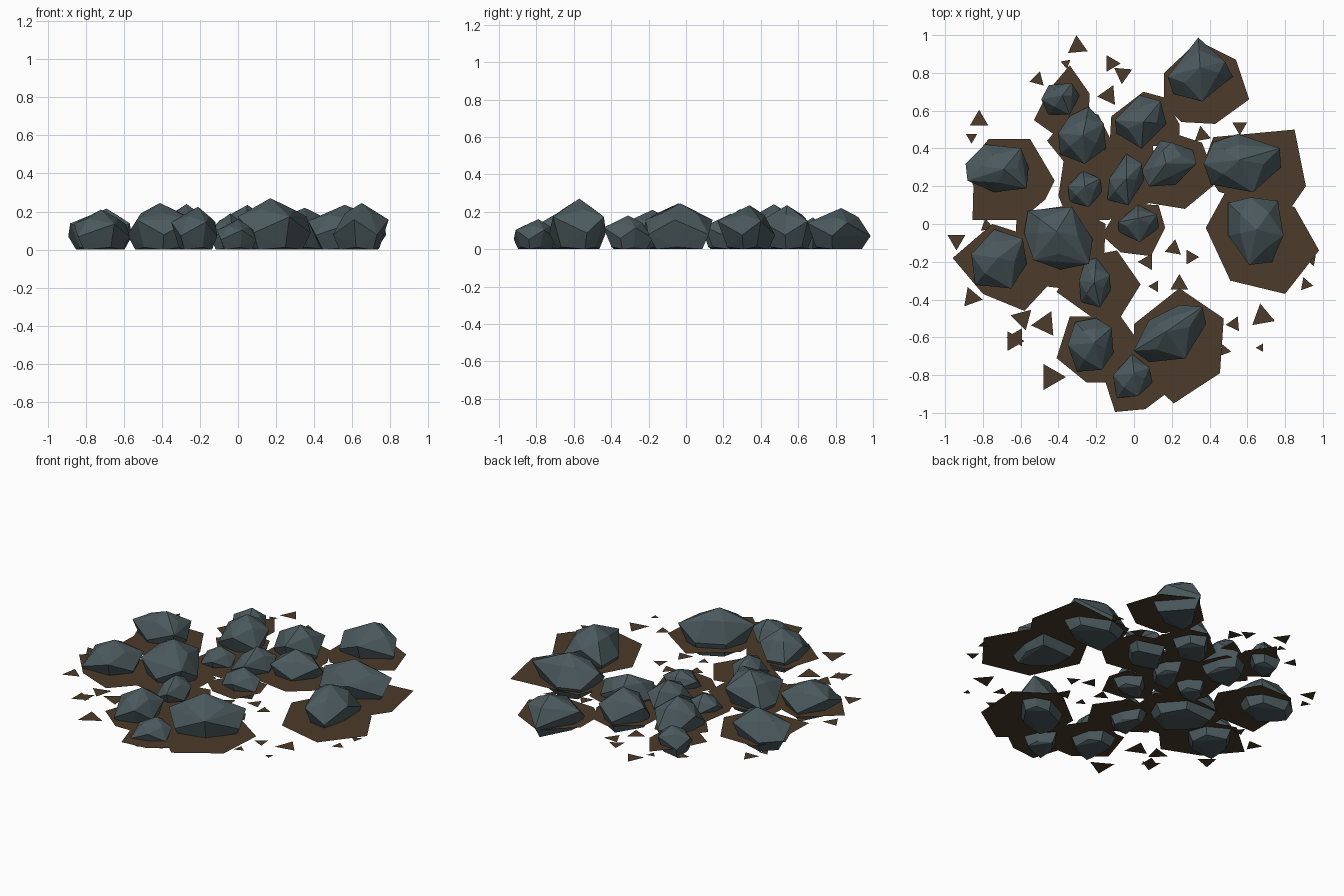
import bpy, bmesh, math
from mathutils import Vector

PATCH_Z = 0.055
CRUMB_Z = 0.045


def material(name, rgb):
    m = bpy.data.materials.new(name)
    m.diffuse_color = (*rgb, 1)
    return m


STONE = material("slate_grey", (0.070, 0.100, 0.110))
SOIL = material("soil_brown", (0.072, 0.043, 0.023))


def finish(name, bm, mat):
    me = bpy.data.meshes.new(name)
    bm.to_mesh(me)
    bm.free()
    me.materials.append(mat)
    ob = bpy.data.objects.new(name, me)
    bpy.context.collection.objects.link(ob)
    return ob


def rock(peak, height, *outline):
    """Faceted boulder: hull of a flat base, a zigzag belt, a few shoulders and a peak."""
    bm = bmesh.new()
    top = Vector(peak)
    pts = [Vector(p) for p in outline]
    mid = sum(pts, Vector((0, 0))) / len(pts)
    for i, p in enumerate(pts):
        p = mid.lerp(p, 1.01)
        bm.verts.new((p.x, p.y, height * (0.32, 0.64)[i % 2]))
        base = mid.lerp(p, (0.76, 0.68)[i % 2])
        bm.verts.new((base.x, base.y, (0.0, 0.012)[i % 2]))
        if i % 2 == 0:
            q = top.lerp(p, 0.58)
            bm.verts.new((q.x, q.y, height * 0.78))
    bm.verts.new((top.x, top.y, height))
    hull = bmesh.ops.convex_hull(bm, input=bm.verts)
    loose = {v for v in hull["geom_interior"] + hull["geom_unused"]
             if isinstance(v, bmesh.types.BMVert)}
    bmesh.ops.delete(bm, geom=list(loose), context='VERTS')
    bmesh.ops.recalc_face_normals(bm, faces=bm.faces)
    finish("rock", bm, STONE)


def flat(bm, pts, z):
    f = bm.faces.new([bm.verts.new((x, y, z)) for x, y in pts])
    f.normal_update()
    if f.normal.z < 0:
        f.normal_flip()


def patch(*outline):
    bm = bmesh.new()
    flat(bm, outline, PATCH_Z)
    finish("soil_patch", bm, SOIL)


# Boulders at the back
rock((.35, .83), .22, (.34, .985), (.48, .86), (.52, .78), (.36, .65), (.21, .69), (.18, .78))
rock((-.38, .68), .17, (-.45, .735), (-.33, .745), (-.29, .68), (-.34, .58), (-.45, .58), (-.49, .66))
rock((-.27, .47), .24, (-.24, .62), (-.16, .53), (-.15, .40), (-.26, .32), (-.39, .37), (-.40, .48), (-.34, .57))
rock((.05, .54), .235, (.03, .68), (.14, .65), (.17, .53), (.04, .40), (-.09, .48), (-.10, .55))
# Boulders in the middle
rock((.17, .32), .20, (.14, .44), (.20, .43), (.31, .39), (.33, .32), (.22, .21), (.08, .20), (.04, .28))
rock((-.04, .24), .19, (-.04, .37), (.04, .32), (.05, .23), (-.03, .10), (-.14, .13), (-.13, .24))
rock((-.26, .20), .15, (-.27, .28), (-.18, .24), (-.17, .17), (-.24, .09), (-.34, .12), (-.35, .20))
rock((.02, .03), .16, (.02, .10), (.12, .05), (.13, -.02), (.03, -.095), (-.08, -.04), (-.085, .01))
rock((-.41, -.04), .245, (-.56, .07), (-.33, .09), (-.22, -.08), (-.24, -.21), (-.39, -.24), (-.53, -.19), (-.58, -.05))
# Boulders on the left and right
rock((-.69, .29), .215, (-.79, .42), (-.60, .40), (-.56, .30), (-.57, .19), (-.74, .17), (-.88, .23), (-.89, .32))
rock((-.72, -.18), .21, (-.74, -.03), (-.59, -.08), (-.57, -.21), (-.65, -.34), (-.84, -.32), (-.86, -.16))
rock((.56, .34), .235, (.55, .475), (.77, .40), (.775, .30), (.63, .17), (.41, .21), (.37, .32), (.42, .43))
rock((.65, -.03), .245, (.50, .11), (.62, .14), (.76, .12), (.79, -.06), (.73, -.20), (.61, -.215), (.50, -.06))
# Boulders at the front
rock((-.21, -.31), .18, (-.20, -.18), (-.13, -.27), (-.125, -.35), (-.18, -.44), (-.28, -.41), (-.29, -.30), (-.26, -.20))
rock((-.21, -.63), .225, (-.20, -.50), (-.12, -.55), (-.11, -.68), (-.17, -.77), (-.30, -.78), (-.35, -.64), (-.31, -.52))
rock((.17, -.57), .27, (.24, -.43), (.36, -.44), (.38, -.53), (.27, -.71), (.08, -.73), (0, -.67), (.08, -.51))
rock((0, -.79), .16, (-.01, -.69), (.08, -.76), (.095, -.84), (.02, -.91), (-.09, -.92), (-.11, -.80))

# Flat soil patches around the boulders
patch((.34, .97), (.54, .87), (.61, .66), (.43, .53), (.25, .54), (.16, .63), (.16, .80))
patch((-.34, .84), (-.235, .69), (-.24, .57), (-.39, .45), (-.53, .55), (-.45, .71))
patch((-.33, .60), (-.19, .58), (-.12, .44), (-.12, .30), (-.33, .28), (-.46, .44))
patch((.05, .70), (.16, .67), (.24, .53), (.24, .42), (-.13, .40), (-.12, .57))
patch((.24, .47), (.36, .43), (.44, .22), (.27, .08), (.02, .12), (-.05, .30))
patch((-.13, .42), (.10, .42), (.10, .12), (-.12, .02), (-.22, .20))
patch((-.37, .35), (-.15, .36), (-.05, .20), (-.13, .02), (-.35, .02), (-.40, .15))
patch((-.77, .45), (-.55, .45), (-.42, .23), (-.47, .13), (-.60, .02), (-.855, .02), (-.85, .20), (-.89, .30))
patch((.42, .46), (.85, .50), (.91, .20), (.82, .07), (.45, .17), (.36, .30))
patch((.49, .18), (.85, .09), (.98, -.14), (.80, -.37), (.51, -.30), (.38, -.02))
patch((-.07, .11), (.13, .10), (.165, -.02), (.09, -.17), (-.07, -.15), (-.17, -.06))
patch((-.62, .06), (-.33, .10), (-.15, 0), (-.16, -.20), (-.30, -.35), (-.47, -.33), (-.63, -.12))
patch((-.96, -.18), (-.75, 0), (-.53, -.07), (-.45, -.32), (-.58, -.46), (-.80, -.37))
patch((-.09, -.14), (.035, -.32), (-.07, -.49), (-.20, -.51), (-.41, -.36), (-.30, -.18))
patch((-.34, -.49), (-.07, -.49), (.03, -.63), (-.14, -.84), (-.25, -.84), (-.41, -.71))
patch((.24, -.34), (.475, -.50), (.455, -.79), (.21, -.95), (0, -.75), (0, -.53))
patch((-.02, -.62), (.14, -.77), (.18, -.89), (.06, -.98), (-.10, -.995), (-.15, -.84))

# Scattered soil crumbs: x, y, radius, angle in degrees
CRUMBS = [
    (-.30, .94, .06, 95), (-.36, .85, .03, 40), (-.51, .765, .045, 75), (-.12, .85, .05, 0),
    (-.06, .795, .055, 145), (-.135, .68, .06, 65), (-.82, .55, .055, 90), (-.86, .46, .035, 270),
    (.56, .515, .045, 30), (.36, .47, .05, 100), (-.94, -.085, .055, 150), (-.78, -.01, .04, 100),
    (-.86, -.39, .06, 110), (-.59, -.50, .065, 45), (-.47, -.53, .075, 65), (-.64, -.62, .06, 0),
    (-.62, -.60, .055, 60), (-.44, -.81, .08, 0), (.07, -.20, .05, 300), (.21, -.13, .05, 80),
    (.30, -.175, .045, 120), (.11, -.33, .035, 60), (.24, -.32, .055, 90), (.53, -.53, .045, 65),
    (.68, -.49, .07, 100), (.67, -.655, .025, 60), (.48, -.67, .035, 110), (.91, -.32, .04, 110),
    (.94, -.19, .035, 50),
]
crumbs = bmesh.new()
for x, y, r, deg in CRUMBS:
    flat(crumbs, [(x + r * math.cos(math.radians(deg + k * 120)),
                   y + r * math.sin(math.radians(deg + k * 120))) for k in range(3)], CRUMB_Z)
finish("soil_crumbs", crumbs, SOIL)
